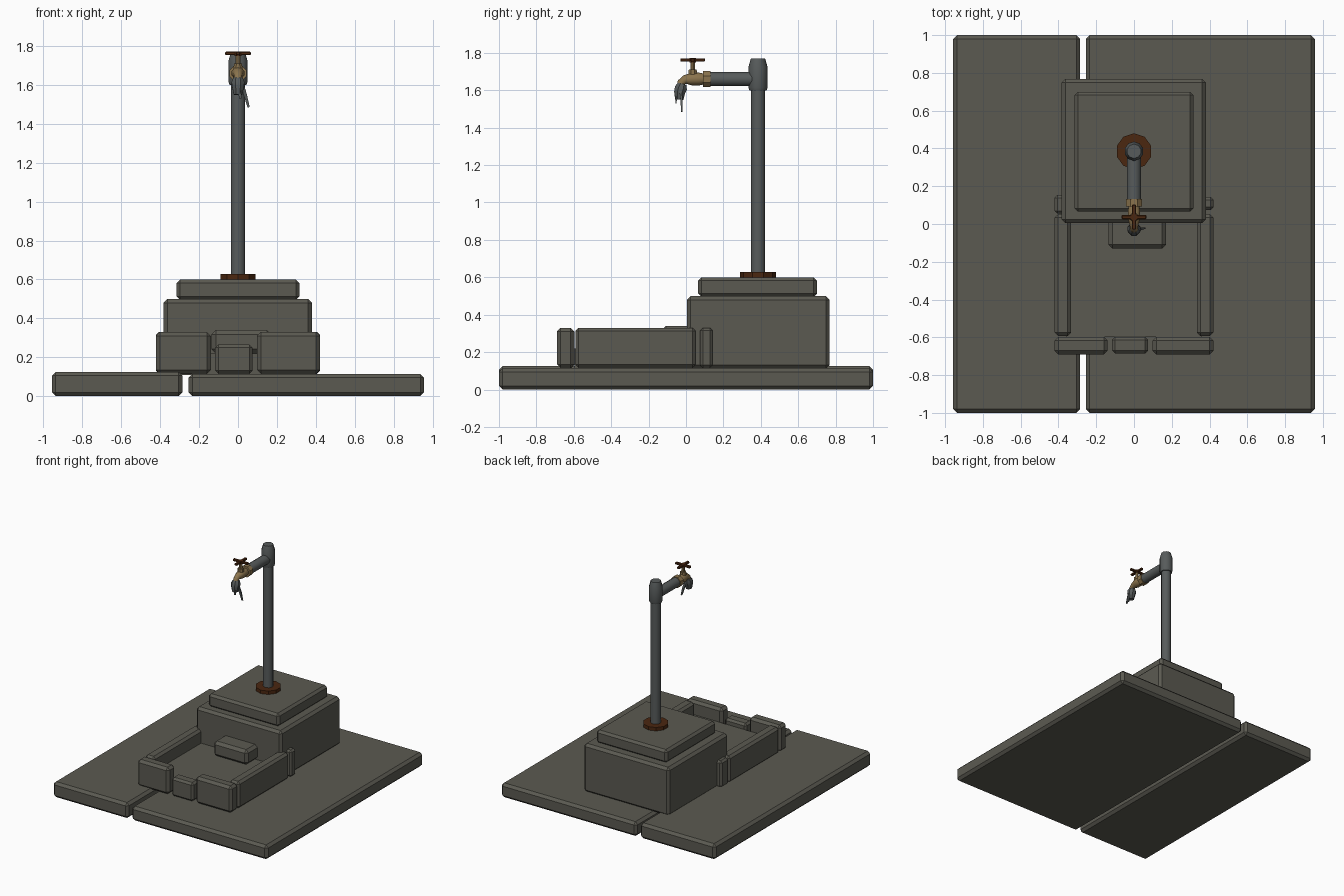
import bpy, bmesh
from math import cos, sin, pi, radians
from mathutils import Vector

cube = bpy.data.objects.get("Cube")
if cube:
    bpy.data.objects.remove(cube, do_unlink=True)


def material(name, rgb, rough=0.8):
    m = bpy.data.materials.new(name)
    m.use_nodes = True
    col = (*rgb, 1)
    m.diffuse_color = col
    bsdf = m.node_tree.nodes["Principled BSDF"]
    bsdf.inputs["Base Color"].default_value = col
    bsdf.inputs["Roughness"].default_value = rough
    return m


STONE = material("stone grey", (0.105, 0.102, 0.083))
STEEL = material("pipe grey", (0.095, 0.105, 0.105))
RUST = material("rust brown", (0.07, 0.02, 0.005))
BRASS = material("old brass", (0.26, 0.175, 0.075))


def finish(name, bm, mat, smooth=False):
    bmesh.ops.recalc_face_normals(bm, faces=bm.faces)
    me = bpy.data.meshes.new(name)
    bm.to_mesh(me)
    bm.free()
    me.materials.append(mat)
    ob = bpy.data.objects.new(name, me)
    bpy.context.collection.objects.link(ob)
    if smooth:
        bpy.ops.object.select_all(action='DESELECT')
        ob.select_set(True)
        bpy.context.view_layer.objects.active = ob
        bpy.ops.object.shade_smooth_by_angle(angle=radians(40))
    return ob


def block(name, x, y, z, bevel=0.018, mat=STONE):
    """Chamfered box spanning the given (min, max) ranges."""
    bm = bmesh.new()
    bmesh.ops.create_cube(bm, size=1)
    for v in bm.verts:
        v.co = Vector([(r[0] + r[1]) / 2 + c * (r[1] - r[0])
                       for r, c in zip((x, y, z), v.co)])
    if bevel:
        bmesh.ops.bevel(bm, geom=bm.edges[:], offset=bevel, segments=1,
                        affect='EDGES', profile=0.5)
    return finish(name, bm, mat)


def tube(name, points, radii, mat, sides=12, smooth=True, flat=1.0):
    """Closed tube swept through points, one radius per point."""
    bm = bmesh.new()
    pts = [Vector(p) for p in points]
    rings = []
    for i, p in enumerate(pts):
        t = (pts[min(i + 1, len(pts) - 1)] - pts[max(i - 1, 0)]).normalized()
        u = Vector((1, 0, 0))
        u = (u - t * u.dot(t)).normalized()
        w = t.cross(u)
        rings.append([bm.verts.new(p + radii[i] * (u * cos(a) + w * sin(a) * flat))
                      for a in (2 * pi * (k + 0.5) / sides for k in range(sides))])
    for a, b in zip(rings, rings[1:]):
        for k in range(sides):
            n = (k + 1) % sides
            bm.faces.new((a[k], a[n], b[n], b[k]))
    bm.faces.new(rings[0])
    bm.faces.new(rings[-1])
    return finish(name, bm, mat, smooth)


# Ground slabs
block("narrow_slab", (-0.957, -0.285), (-1, 1), (0, 0.125), 0.02)
block("wide_slab", (-0.255, 0.957), (-1, 1), (0, 0.115), 0.02)

# Stepped plinth
block("plinth_lower", (-0.383, 0.381), (0.005, 0.768), (0.11, 0.5), 0.02)
block("plinth_upper", (-0.315, 0.315), (0.065, 0.7), (0.495, 0.6), 0.018)
block("drip_ledge", (-0.136, 0.17), (-0.13, 0.05), (0.22, 0.34), 0.022)

# Basin floor, kerb stones and corner stones
block("basin_floor", (-0.36, 0.36), (-0.597, 0.03), (0.11, 0.22), 0)
KERB_Z = (0.115, 0.33)
for side, sx in (("left", 1), ("right", -1)):
    block(side + "_kerb", sorted((sx * 0.333, sx * 0.421)), (-0.592, 0.052), KERB_Z)
block("left_corner_stone", (0.34, 0.421), (0.075, 0.143), KERB_Z, 0.015)
block("right_corner_stone", (-0.421, -0.34), (0.055, 0.153), KERB_Z, 0.015)
block("front_kerb_right", (-0.421, -0.14), (-0.69, -0.597), KERB_Z, 0.02)
block("front_kerb_left", (0.098, 0.421), (-0.69, -0.597), KERB_Z, 0.02)
block("front_kerb_middle", (-0.117, 0.075), (-0.685, -0.597), (0.115, 0.265), 0.016)

# Standpipe with flange and elbow collar
PY, PZ = 0.385, 1.66
tube("pipe_flange", [(0, PY, 0.595), (0, PY, 0.628)], [0.095, 0.095], RUST, 10, False)
tube("standpipe", [(0, PY, 0.6), (0, PY, 1.65)], [0.038, 0.038], STEEL)
tube("elbow_collar", [(0, PY, z) for z in (1.6, 1.615, 1.725, 1.77)],
     [0.046, 0.051, 0.051, 0.038], STEEL, 10)
tube("side_pipe", [(0, PY, PZ), (0, 0.12, PZ)], [0.038, 0.038], STEEL)

# Tap body
tube("tap_ring", [(0, 0.132, PZ), (0, 0.092, PZ)], [0.046, 0.046], BRASS, 8)
tube("tap_body", [(0, 0.1, PZ), (0, 0.07, PZ), (0, 0.03, PZ), (0, -0.005, PZ - 0.003),
                  (0, -0.025, PZ - 0.018), (0, -0.032, PZ - 0.05)],
     [0.028, 0.034, 0.034, 0.024, 0.021, 0.02], BRASS, 10)
tube("tap_stem_base", [(0, 0.036, 1.67), (0, 0.036, 1.71)], [0.025, 0.023], BRASS, 8)
tube("tap_stem", [(0, 0.036, 1.7), (0, 0.036, 1.757)], [0.013, 0.013], BRASS, 8)

# Cross handle
HZ = (1.753, 1.771)
tube("handle_hub", [(0, 0.036, HZ[0] - 0.004), (0, 0.036, HZ[1] + 0.001)],
     [0.02, 0.02], RUST, 8, False)
block("handle_bar_across", (-0.066, 0.066), (0.025, 0.047), HZ, 0.004, RUST)
block("handle_bar_along", (-0.011, 0.011), (-0.03, 0.102), HZ, 0.004, RUST)

# Cloth wrapped round the spout, with hanging ends
tube("spout_wrap", [(0, -0.02, 1.635), (0, -0.027, 1.612), (0, -0.034, 1.588),
                    (0, -0.036, 1.55)],
     [0.025, 0.036, 0.032, 0.024], STEEL, 8)
tube("cloth_end_long", [(0.02, -0.03, 1.605), (0.037, -0.024, 1.55), (0.055, -0.022, 1.485)],
     [0.012, 0.012, 0.008], STEEL, 4, False, 0.7)
tube("cloth_end_short", [(0.006, -0.045, 1.6), (0.01, -0.052, 1.56), (0.012, -0.054, 1.53)],
     [0.012, 0.013, 0.008], STEEL, 4, False, 0.5)
